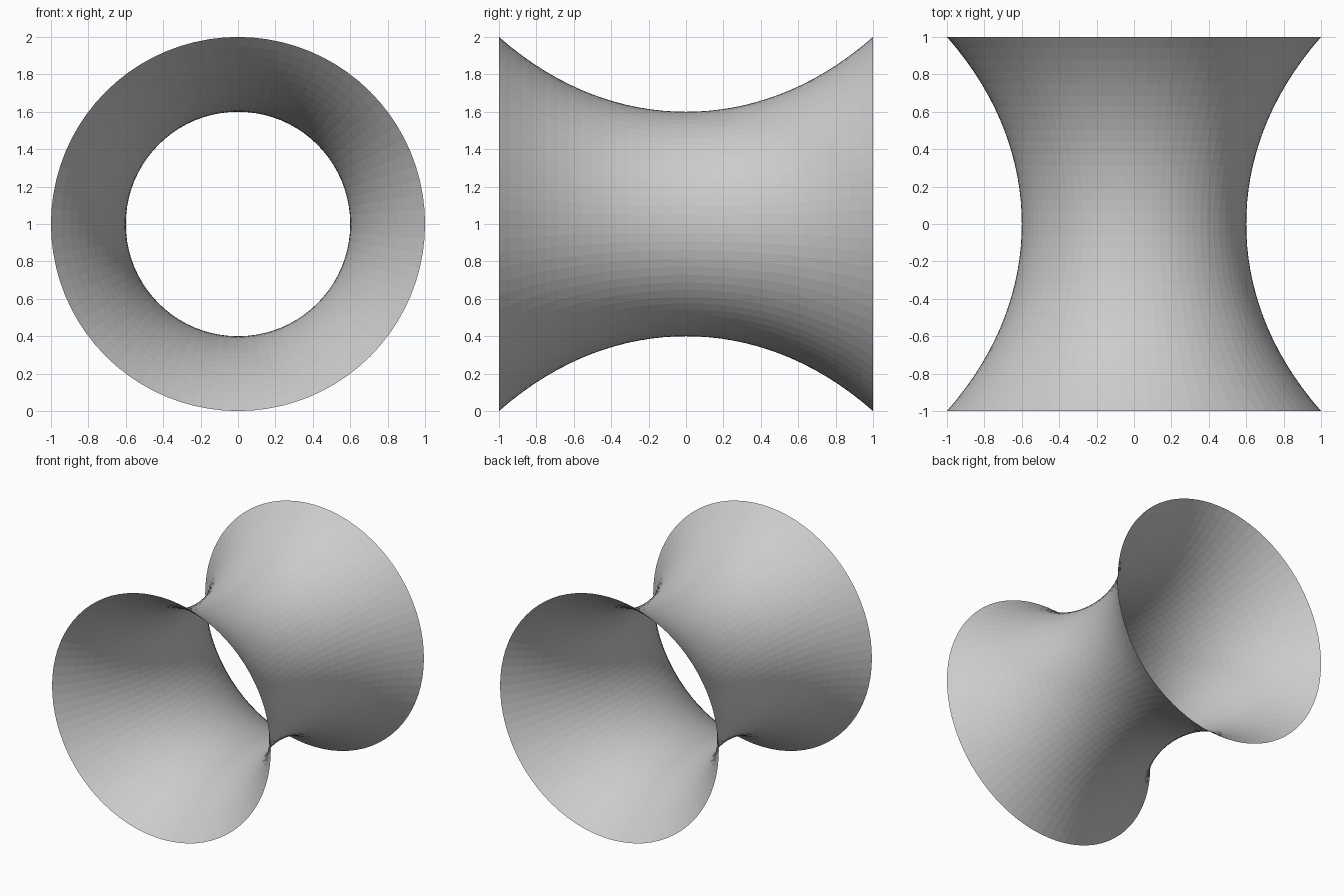
import bpy, bmesh, math

if "Cube" in bpy.data.objects:
    bpy.data.objects.remove(bpy.data.objects["Cube"])

SIDES, RINGS = 80, 32
THROAT = 0.6
K = math.acosh(1 / THROAT)      # rim radius reaches 1 at both ends

# Open catenoid tube lying along y, skinned ring by ring
bm = bmesh.new()
rings = []
for i in range(RINGS + 1):
    y = -1 + 2 * i / RINGS
    r = THROAT * math.cosh(K * y)
    rings.append([bm.verts.new((r * math.cos(2 * math.pi * j / SIDES), y,
                                1 + r * math.sin(2 * math.pi * j / SIDES)))
                  for j in range(SIDES)])

# Flat triangles between neighbouring rings
for a, b in zip(rings, rings[1:]):
    for j in range(SIDES):
        k = (j + 1) % SIDES
        bm.faces.new((a[j], b[j], b[k]))
        bm.faces.new((a[j], b[k], a[k]))
bmesh.ops.recalc_face_normals(bm, faces=bm.faces)

mesh = bpy.data.meshes.new("catenoid_tube")
bm.to_mesh(mesh)
bm.free()
bpy.context.collection.objects.link(bpy.data.objects.new("catenoid_tube", mesh))
